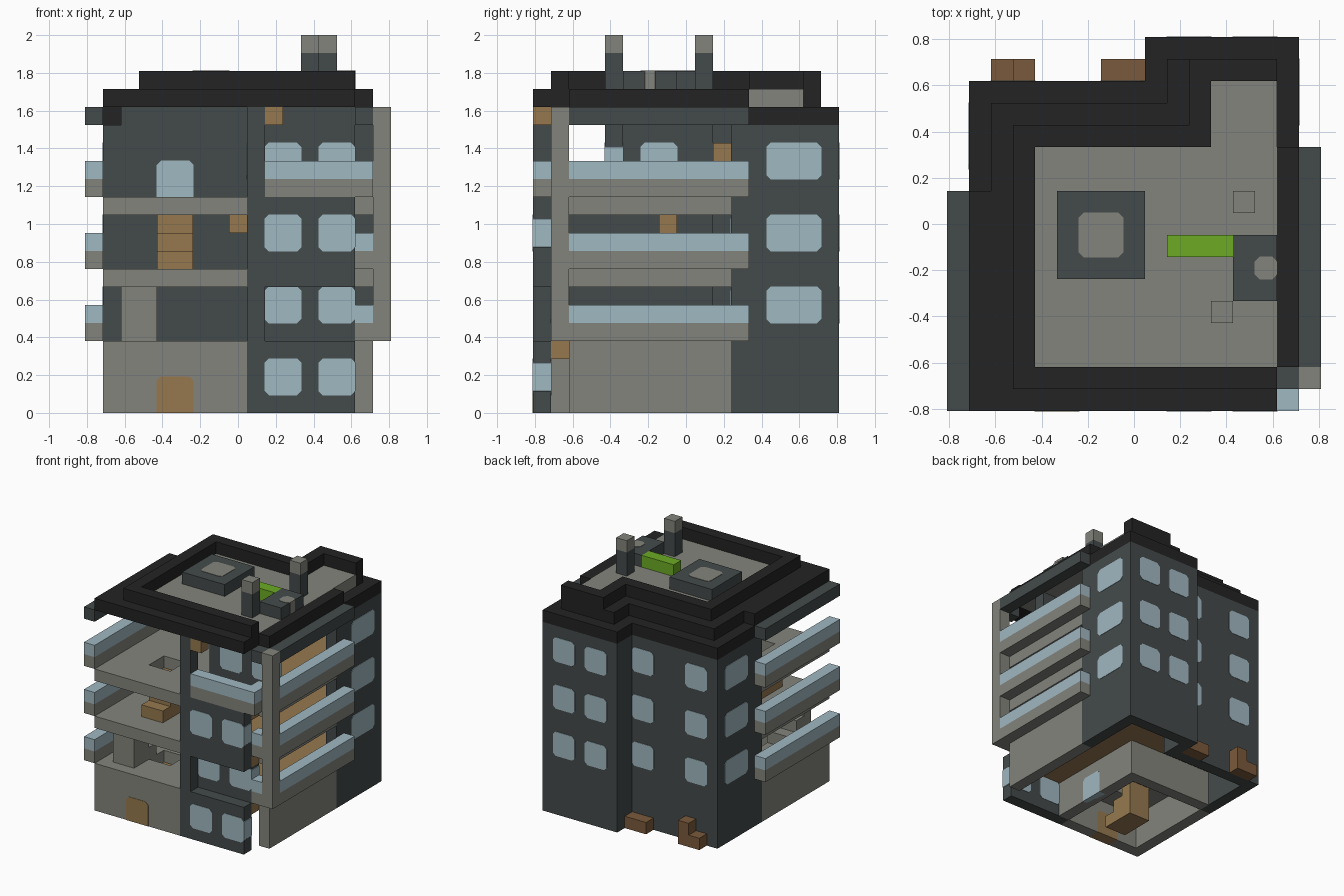
import bpy
import bmesh
from mathutils import Vector

cube = bpy.data.objects.get("Cube")
if cube:
    bpy.data.objects.remove(cube, do_unlink=True)

U = 2 / 21                     # one building block
ORIGIN = Vector((8.5, 8.5, 0))


def material(name, rgb):
    def lin(c):
        c /= 255
        return c / 12.92 if c < 0.04 else ((c + 0.055) / 1.055) ** 2.4
    colour = [lin(c) for c in rgb] + [1]
    m = bpy.data.materials.new(name)
    m.use_nodes = True
    m.diffuse_color = colour
    m.node_tree.nodes["Principled BSDF"].inputs["Base Color"].default_value = colour
    return m


SLATE = material("slate", (68, 74, 75))
STONE = material("stone grey", (132, 132, 125))
BLACK = material("roof black", (35, 35, 35))
GLASS = material("pale blue glass", (160, 184, 193))
WOOD = material("wood", (150, 121, 79))
BENCH = material("bench brown", (122, 90, 60))
GREEN = material("plant green", (108, 170, 36))


def finish(name, mat, bm):
    bmesh.ops.recalc_face_normals(bm, faces=bm.faces)
    for v in bm.verts:
        v.co = (v.co - ORIGIN) * U
    mesh = bpy.data.meshes.new(name)
    bm.to_mesh(mesh)
    bm.free()
    mesh.materials.append(mat)
    bpy.context.collection.objects.link(bpy.data.objects.new(name, mesh))


def blocks(name, mat, boxes):
    """Each box is x range, y range, z range in block units."""
    bm = bmesh.new()
    for x0, x1, y0, y1, z0, z1 in boxes:
        low, size = Vector((x0, y0, z0)), Vector((x1 - x0, y1 - y0, z1 - z0))
        for v in bmesh.ops.create_cube(bm, size=1)["verts"]:
            v.co = low + size * 0.5 + Vector(a * b for a, b in zip(v.co, size))
    finish(name, mat, bm)


def panes(name, mat, boxes, axis, square_base=False):
    """Panels with clipped corners, running through the wall along one axis."""
    bm = bmesh.new()
    e, c = 0.03, 0.25
    for box in boxes:
        lo, hi = [v - e for v in box[::2]], [v + e for v in box[1::2]]
        p, q = [a for a in range(3) if a != axis]
        b = 0 if square_base else c
        if square_base:
            lo[q] += e
        outline = [(lo[p] + b, lo[q]), (hi[p] - b, lo[q]), (hi[p], lo[q] + b), (hi[p], hi[q] - c),
                   (hi[p] - c, hi[q]), (lo[p] + c, hi[q]), (lo[p], hi[q] - c), (lo[p], lo[q] + b)]
        if square_base:
            outline = outline[1:2] + outline[3:7] + outline[:1]
        rings = []
        for depth in (lo[axis], hi[axis]):
            ring = []
            for s, t in outline:
                co = [depth] * 3
                co[p], co[q] = s, t
                ring.append(bm.verts.new(co))
            bm.faces.new(ring)
            rings.append(ring)
        n = len(outline)
        for i in range(n):
            j = (i + 1) % n
            bm.faces.new((rings[0][i], rings[0][j], rings[1][j], rings[1][i]))
    finish(name, mat, bm)


FLOORS = (4, 8, 12)            # walking levels

# Ground floor room and side wall
blocks("ground_room_walls", STONE, [
    (1, 9, 0, 1, 0, 4), (1, 2, 1, 9, 0, 4), (9, 10, 1, 10, 0, 4), (2, 9, 9, 10, 0, 4)])
blocks("ground_side_wall", STONE, [(15, 16, 2, 11, 0, 4)])

# Rear wing and tower shell
blocks("rear_walls", SLATE, [
    (1, 2, 9, 15, 0, 16), (2, 9, 14, 15, 0, 16), (9, 10, 14, 17, 0, 16),
    (10, 16, 16, 17, 0, 16), (15, 16, 11, 16, 0, 16)])

# Front block with a recessed strip and an open top balcony
blocks("front_block", SLATE, [
    (9, 15, 0, 1, 0, 4), (9, 10, 0, 1, 4, 7), (10, 15, 1, 2, 4, 7),
    (9, 15, 0, 1, 7, 12), (9, 10, 0, 1, 12, 17), (9, 15, 4, 5, 12, 17)])
blocks("terrace_walls", SLATE, [
    (9, 10, 1, 10, 4, 12), (9, 10, 5, 10, 12, 17), (2, 9, 9, 10, 4, 17)])

# Floors
blocks("wood_floors", WOOD, [b for z in FLOORS for b in (
    (10, 15, 1, 16, z - 1, z), (2, 10, 10, 14, z - 1, z))])
terrace = [(1, 9, 0, 9, 7, 8)]
for z in (4, 12):              # floors with a stair opening
    terrace += [(1, 4, 0, 9, z - 1, z), (6, 9, 0, 9, z - 1, z),
                (4, 6, 0, 3, z - 1, z), (4, 6, 5, 9, z - 1, z)]
blocks("terrace_floors", STONE, terrace)
blocks("balcony_floors", STONE, [(15, 16, 2, 11, z - 1, z) for z in FLOORS[1:]])

# Stairs
blocks("wood_stairs", WOOD, [(4, 6, 2 + s, 3 + s, z, z + 1 + s) for z in (0, 8) for s in range(3)])
blocks("stone_stairs", STONE, [(2, 4, 1 + s, 2 + s, 4, 7 - s) for s in range(3)])

# Balcony railings: stone below, glass above
for name, mat, up in (("railing_base", STONE, 0), ("railing_glass", GLASS, 1)):
    rails = [(10, 16, 0, 1, 12 + up, 13 + up)]
    for z in FLOORS:
        a, b = z + up, z + up + 1
        rails += [(0, 1, 0, 10, a, b), (16, 17, 2, 12, a, b), (15, 16, 1, 2, a, b)]
    blocks(name, mat, rails)
blocks("corner_pillar", STONE, [(16, 17, 1, 2, 4, 17)])
blocks("canopies", SLATE, [
    (0, 1, 0, 10, 16, 17), (16, 17, 2, 12, 16, 17), (15, 16, 1, 2, 16, 17)])

# Windows and doors
front = [(x, x + 2, y, y + 1, z, z + 2) for x in (10, 13)
         for y, z in ((0, 1), (1, 5), (0, 9), (4, 13))]
rear = [(x, x + 2, y, y + 1, z + 1, z + 3) for z in FLOORS
        for x, y in ((2, 14), (7, 14), (10, 16), (13, 16))]
panes("front_windows", GLASS, front, 1)
panes("rear_windows", GLASS, rear, 1)
panes("side_windows", GLASS, [(x, x + 1, y, y + 3, z + 1, z + 3) for z in FLOORS
                              for x, y in ((1, 11), (15, 13))], 0)
panes("inner_windows", GLASS, [(9, 10, 6, 8, 13, 15)], 0)
panes("terrace_door", GLASS, [(4, 6, 9, 10, 12, 14)], 1, True)
panes("inner_door", GLASS, [(9, 10, 4, 6, 0, 2)], 0, True)
panes("front_door", WOOD, [(4, 6, 0, 1, 0, 2)], 1, True)

# Wall lamps
blocks("lamps", WOOD, [(x, x + 1, y, y + 1, z, z + 1) for x, y, z in (
    (10, 0, 16), (8, 8, 10), (10, 7, 10), (10, 10, 14))])

# Roof in stepped layers
blocks("roof_cornice", BLACK, [(1, 9, 10, 15, 16, 17), (9, 16, 12, 17, 16, 17)])
blocks("roof_step", BLACK, [
    (1, 4, 0, 10, 17, 18), (2, 4, 10, 14, 17, 18), (4, 15, 0, 2, 17, 18),
    (15, 16, 2, 12, 17, 18), (4, 12, 12, 14, 17, 18), (10, 12, 14, 16, 17, 18),
    (12, 15, 15, 16, 17, 18)])
blocks("roof_parapet", BLACK, [
    (3, 4, 1, 13, 18, 19), (4, 15, 1, 2, 18, 19), (4, 12, 12, 13, 18, 19),
    (11, 12, 13, 16, 18, 19), (12, 15, 15, 16, 18, 19)])
blocks("roof_deck", STONE, [(4, 15, 2, 12, 17, 18), (12, 15, 12, 15, 17, 18)])

# Rooftop equipment
blocks("roof_units", SLATE, [(5, 9, 6, 10, 18, 19), (13, 15, 5, 8, 18, 19)])
panes("roof_vents", STONE, [(6, 8, 7, 9, 18, 19), (14, 15, 6, 7, 18, 19)], 2)
blocks("roof_planter", GREEN, [(10, 13, 7, 8, 18, 19)])
chimneys = ((13, 9), (12, 4))
blocks("chimneys", SLATE, [(x, x + 1, y, y + 1, 18, 20) for x, y in chimneys])
blocks("chimney_caps", STONE, [(x, x + 1, y, y + 1, 20, 21) for x, y in chimneys])

# Benches behind the building
blocks("rear_benches", BENCH, [
    (7, 9, 15, 16, 0, 1), (2, 3, 15, 16, 0, 1), (3, 4, 15, 16, 0, 2)])
